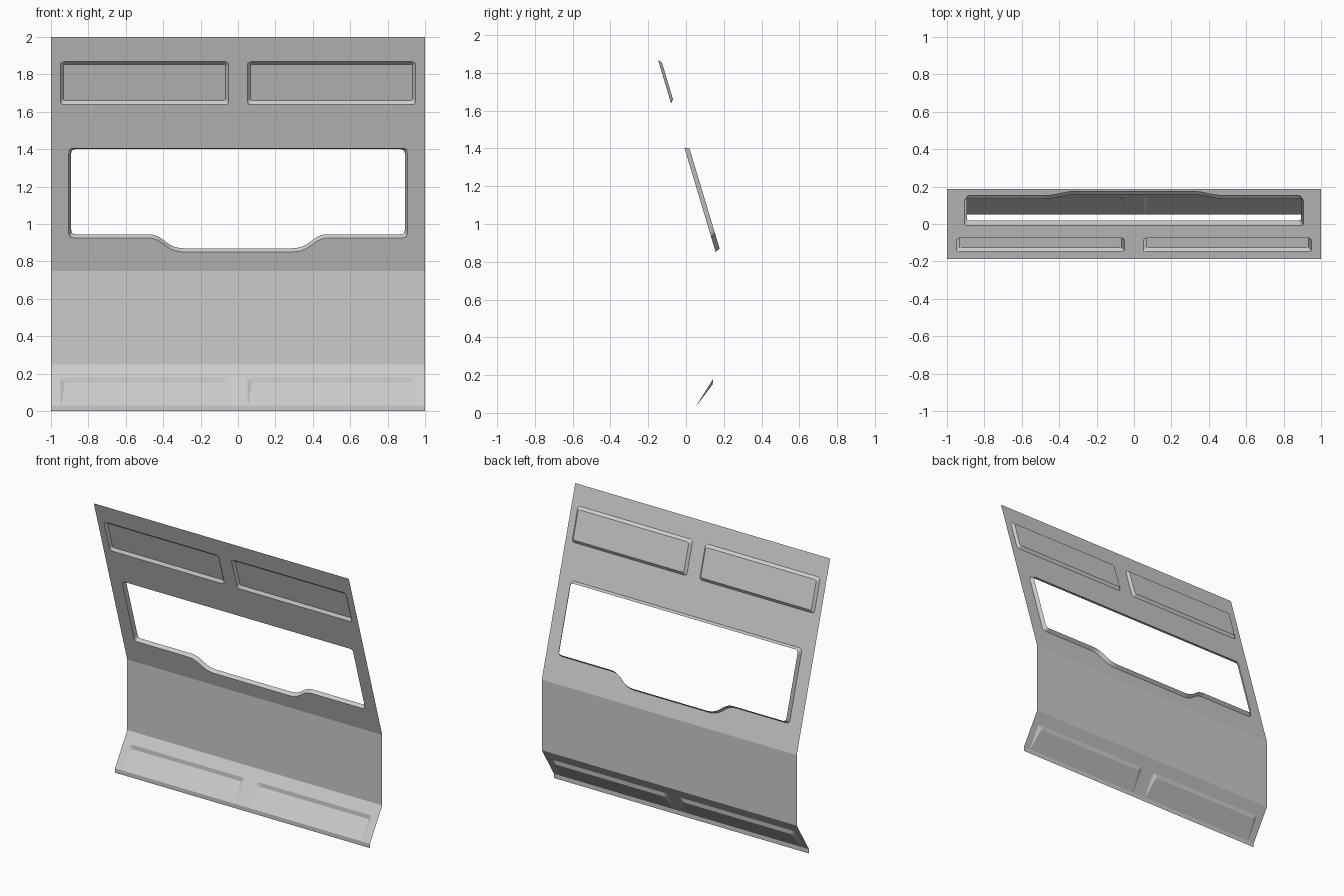
import bpy, bmesh
from mathutils import Vector

if "Cube" in bpy.data.objects:
    bpy.data.objects.remove(bpy.data.objects["Cube"])


def rounded(points, seg=4):
    """Outline from (x, z, corner length) points, corners as small curves."""
    out = []
    n = len(points)
    for i, (x, z, r) in enumerate(points):
        p = Vector((x, z))
        a = Vector(points[i - 1][:2]) - p
        b = Vector(points[(i + 1) % n][:2]) - p
        a, b = p + a.normalized() * r, p + b.normalized() * r
        for k in range(seg + 1):
            t = k / seg
            out.append(a * (1 - t) ** 2 + p * 2 * t * (1 - t) + b * t ** 2)
    return out


def panel(name, bottom, top, openings=()):
    """Flat sheet between two (y, z) lines.
    openings: (outer outline, inner outline, depth function of z, has floor)"""
    (y0, z0), (y1, z1) = bottom, top
    back = Vector((0, z1 - z0, y0 - y1)).normalized()
    bm = bmesh.new()

    def loop(outline, depth=lambda z: 0):
        return [bm.verts.new(Vector((x, y0 + (y1 - y0) * (z - z0) / (z1 - z0), z))
                             + back * depth(z)) for x, z in outline]

    border = loop([(-1, z0), (1, z0), (1, z1), (-1, z1)])
    if not openings:
        bm.faces.new(border)
    else:
        rims = [loop(o[0]) for o in openings]
        edges = [bm.edges.new((l[i - 1], l[i])) for l in [border] + rims
                 for i in range(len(l))]
        bmesh.ops.triangle_fill(bm, use_beauty=True, edges=edges, normal=-back)
        for f in bm.faces:
            f.normal_update()
            if f.normal.dot(back) > 0:
                f.normal_flip()
        # return walls and recess floors
        for rim, (_, inner, depth, floor) in zip(rims, openings):
            low = loop(inner, depth)
            for i in range(len(rim)):
                bm.faces.new((rim[i - 1], rim[i], low[i], low[i - 1]))
            if floor:
                bm.faces.new(low)
    me = bpy.data.meshes.new(name)
    bm.to_mesh(me)
    bm.free()
    ob = bpy.data.objects.new(name, me)
    bpy.context.collection.objects.link(ob)
    return ob


def recess_outline(side, xa, xb, za, zb, r_low, r_top, taper=0):
    """Rounded rectangle, side = -1 or 1, taper narrows the top."""
    lo, hi = sorted((side * xa, side * xb))
    return rounded([(lo, za, r_low), (hi, za, r_low),
                    (hi - taper, zb, r_top), (lo + taper, zb, r_top)])


def window_outline(w, top, sill, drop, xs, xd, r):
    half = [(xd, drop, 0.05), (xs, sill, 0.04), (w, sill, r), (w, top, r)]
    return rounded(half + [(-x, z, c) for x, z, c in reversed(half)])


# Upper slanted sheet with window and two recesses
window = (window_outline(0.905, 1.405, 0.926, 0.851, 0.445, 0.345, 0.025),
          window_outline(0.892, 1.393, 0.938, 0.863, 0.440, 0.340, 0.025),
          lambda z: 0.025, False)
upper = [(recess_outline(s, 0.05, 0.95, 1.638, 1.868, 0.02, 0.02),
          recess_outline(s, 0.066, 0.934, 1.656, 1.849, 0.015, 0.015),
          lambda z: 0.016, True) for s in (-1, 1)]
panel("upper_sheet", (0.1875, 0.75), (-0.1875, 2.0), [window] + upper)

# Vertical middle sheet
panel("middle_sheet", (0.1875, 0.25), (0.1875, 0.75))

# Lower slanted sheet with two wedge-shaped recesses
lower = [(recess_outline(s, 0.05, 0.95, 0.035, 0.18, 0.004, 0.02),
          recess_outline(s, 0.056, 0.944, 0.037, 0.158, 0.004, 0.015, 0.018),
          lambda z: 0.0005 + 0.0125 * (z - 0.037) / 0.121, True) for s in (-1, 1)]
panel("lower_sheet", (0.05, 0.03), (0.1875, 0.25), lower)

# Bottom lip
panel("bottom_lip", (0.05, 0.0), (0.05, 0.03))
